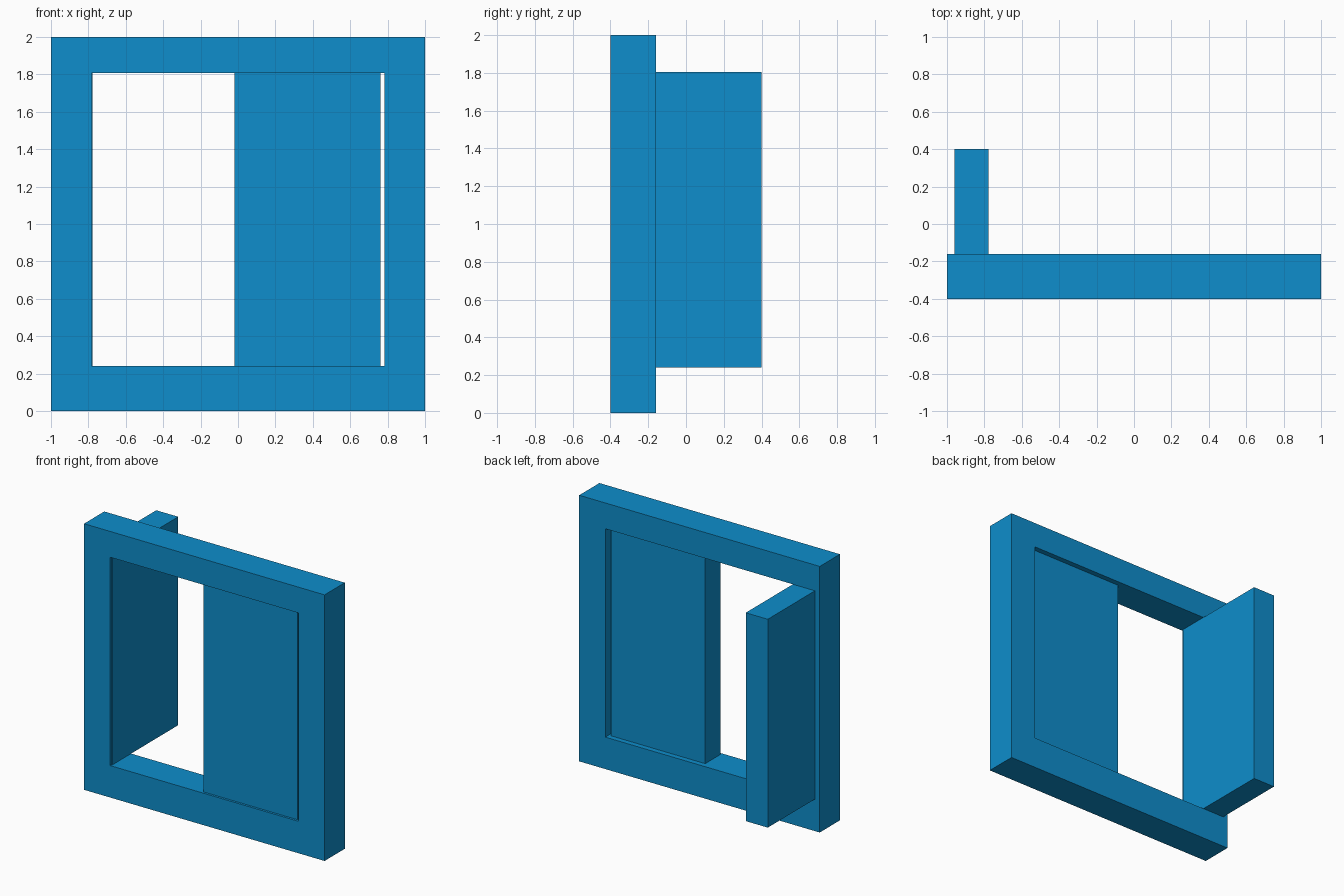
import bpy, bmesh

if "Cube" in bpy.data.objects:
    bpy.data.objects.remove(bpy.data.objects["Cube"])

blue = bpy.data.materials.new("window blue")
blue.diffuse_color = (0.0044, 0.27, 0.604, 1)
blue.use_nodes = True
blue.node_tree.nodes["Principled BSDF"].inputs["Base Color"].default_value = blue.diffuse_color


def finish(name, bm):
    bmesh.ops.recalc_face_normals(bm, faces=bm.faces)
    mesh = bpy.data.meshes.new(name)
    bm.to_mesh(mesh)
    bm.free()
    mesh.materials.append(blue)
    obj = bpy.data.objects.new(name, mesh)
    bpy.context.collection.objects.link(obj)
    return obj


def box(name, lo, hi):
    bm = bmesh.new()
    bmesh.ops.create_cube(bm, size=1)
    for v in bm.verts:
        v.co = [(a + b) / 2 + c * (b - a) for a, b, c in zip(lo, hi, v.co)]
    return finish(name, bm)


def frame(name, half_out, z_out, half_in, z_in, y0, y1):
    # Four rectangular loops: outer front, outer back, inner back, inner front
    bm = bmesh.new()
    loops = []
    for h, (b, t), y in ((half_out, z_out, y0), (half_out, z_out, y1),
                         (half_in, z_in, y1), (half_in, z_in, y0)):
        loops.append([bm.verts.new((x, y, z))
                      for x, z in ((-h, b), (h, b), (h, t), (-h, t))])
    for i in range(4):
        a, b = loops[i], loops[(i + 1) % 4]
        for j in range(4):
            k = (j + 1) % 4
            bm.faces.new((a[j], a[k], b[k], b[j]))
    return finish(name, bm)


BOTTOM, TOP = 0.24, 1.806

# Surrounding frame
frame("window_frame", 1.0, (0, 2), 0.783, (BOTTOM, TOP), -0.40, -0.16)
# Closed leaf, set just behind the frame's front
box("closed_leaf", (-0.02, -0.383, BOTTOM), (0.763, -0.20, TOP))
# Open leaf, swung back and let into the left jamb
box("open_leaf", (-0.96, -0.383, BOTTOM), (-0.777, 0.40, TOP))
